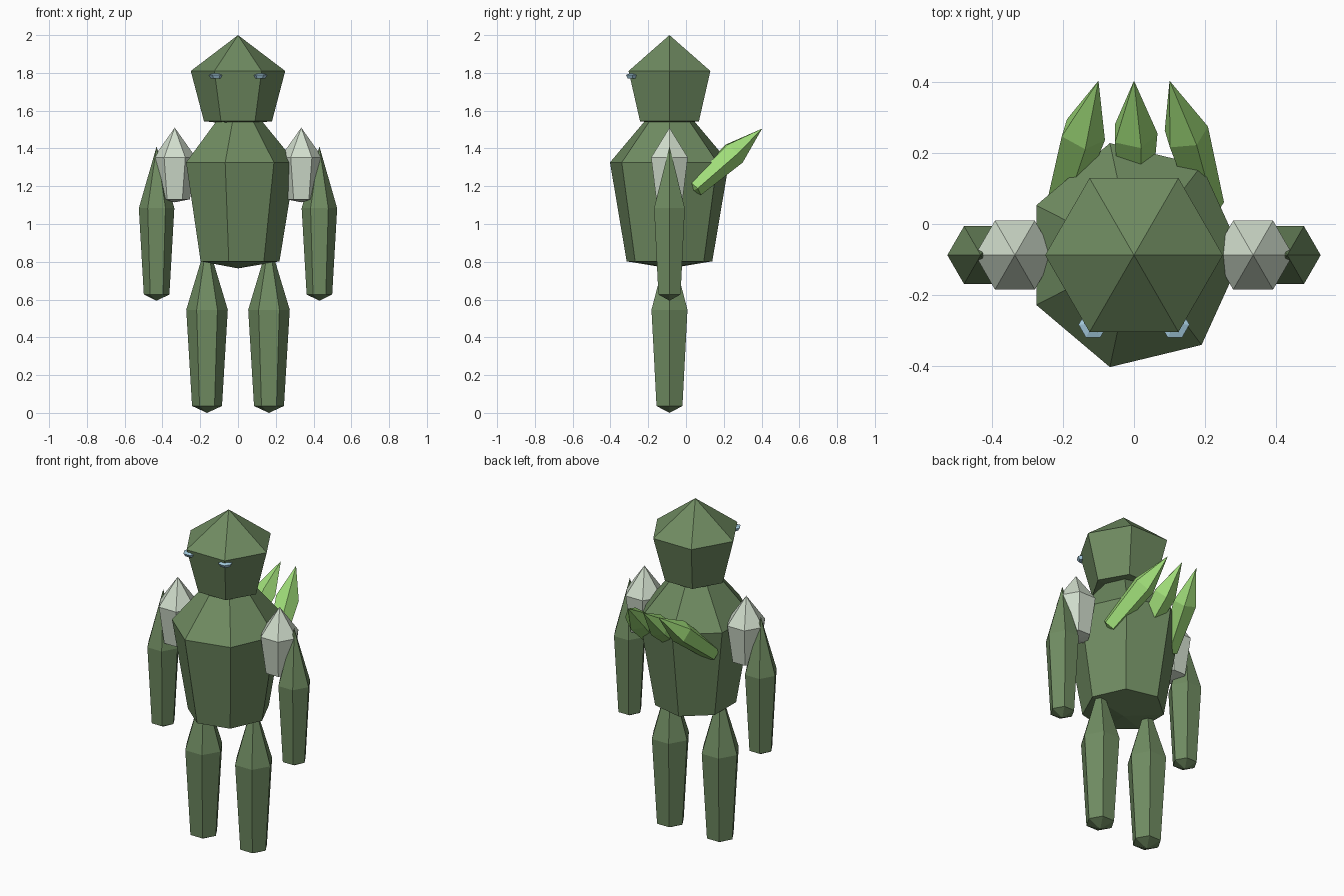
import bpy, bmesh, math
from mathutils import Vector, Matrix

if "Cube" in bpy.data.objects:
    bpy.data.objects.remove(bpy.data.objects["Cube"])

AXIS_Y = -0.0875  # depth of the body's centre line


def material(name, color):
    m = bpy.data.materials.new(name)
    m.diffuse_color = (*color, 1)
    m.use_nodes = True
    m.node_tree.nodes["Principled BSDF"].inputs["Base Color"].default_value = m.diffuse_color
    return m


MOSS = material("moss_stone", (0.16, 0.26, 0.12))
LEAF = material("leaf_crystal", (0.35, 0.72, 0.19))
PALE = material("pale_stone", (0.64, 0.73, 0.61))
BLUE = material("blue_glow", (0.38, 0.61, 0.75))


def crystal(name, base, tip, rx, sides, mat, ry=None):
    """Faceted shard from base point to tip, widest at 60% of its length."""
    ry = ry or rx
    base, d = Vector(base), Vector(tip) - Vector(base)
    length = d.length
    bm = bmesh.new()
    rings = []
    for t, k in ((0.04, 0.72), (0.6, 1.0)):
        rings.append([bm.verts.new((rx * k * math.cos(2 * math.pi * i / sides),
                                    ry * k * math.sin(2 * math.pi * i / sides),
                                    t * length)) for i in range(sides)])
    low, high = rings
    bottom = bm.verts.new((0, 0, 0))
    top = bm.verts.new((0, 0, length))
    for i in range(sides):
        j = (i + 1) % sides
        bm.faces.new((bottom, low[j], low[i]))
        bm.faces.new((low[i], low[j], high[j], high[i]))
        bm.faces.new((high[i], high[j], top))
    bmesh.ops.recalc_face_normals(bm, faces=bm.faces)
    mesh = bpy.data.meshes.new(name)
    bm.to_mesh(mesh)
    bm.free()
    mesh.materials.append(mat)
    ob = bpy.data.objects.new(name, mesh)
    tilt = math.atan2(math.hypot(d.x, d.y), d.z)
    turn = math.atan2(-d.x, d.y) if tilt > 1e-6 else 0
    ob.matrix_world = (Matrix.Translation(base) @ Matrix.Rotation(turn, 4, 'Z')
                       @ Matrix.Rotation(-tilt, 4, 'X'))
    bpy.context.collection.objects.link(ob)
    return ob


def upright(name, x, z0, z1, r, sides, mat, y=AXIS_Y, ry=None):
    return crystal(name, (x, y, z0), (x, y, z1), r, sides, mat, ry)


# Torso and head
upright("torso", 0, 0.765, 1.70, 0.305, 7, MOSS, ry=0.323)
upright("head", 0, 1.525, 2.0, 0.25, 6, MOSS)

# Paired limbs, shoulders and eyes
for side, s in (("left", -1), ("right", 1)):
    upright(f"{side}_leg", s * 0.164, 0.0, 0.91, 0.11, 6, MOSS)
    upright(f"{side}_arm", s * 0.431, 0.594, 1.41, 0.094, 6, MOSS)
    upright(f"{side}_shoulder", s * 0.335, 1.115, 1.51, 0.112, 6, PALE)
    upright(f"{side}_eye", s * 0.115, 1.77, 1.802, 0.041, 6, BLUE, y=-0.283)

# Spikes fanned across the back
for name, s in (("left", -1), ("middle", 0), ("right", 1)):
    crystal(f"{name}_back_spike", (s * 0.212, 0.033, 1.175),
            (s * 0.1, 0.403, 1.505), 0.066, 5, LEAF)
